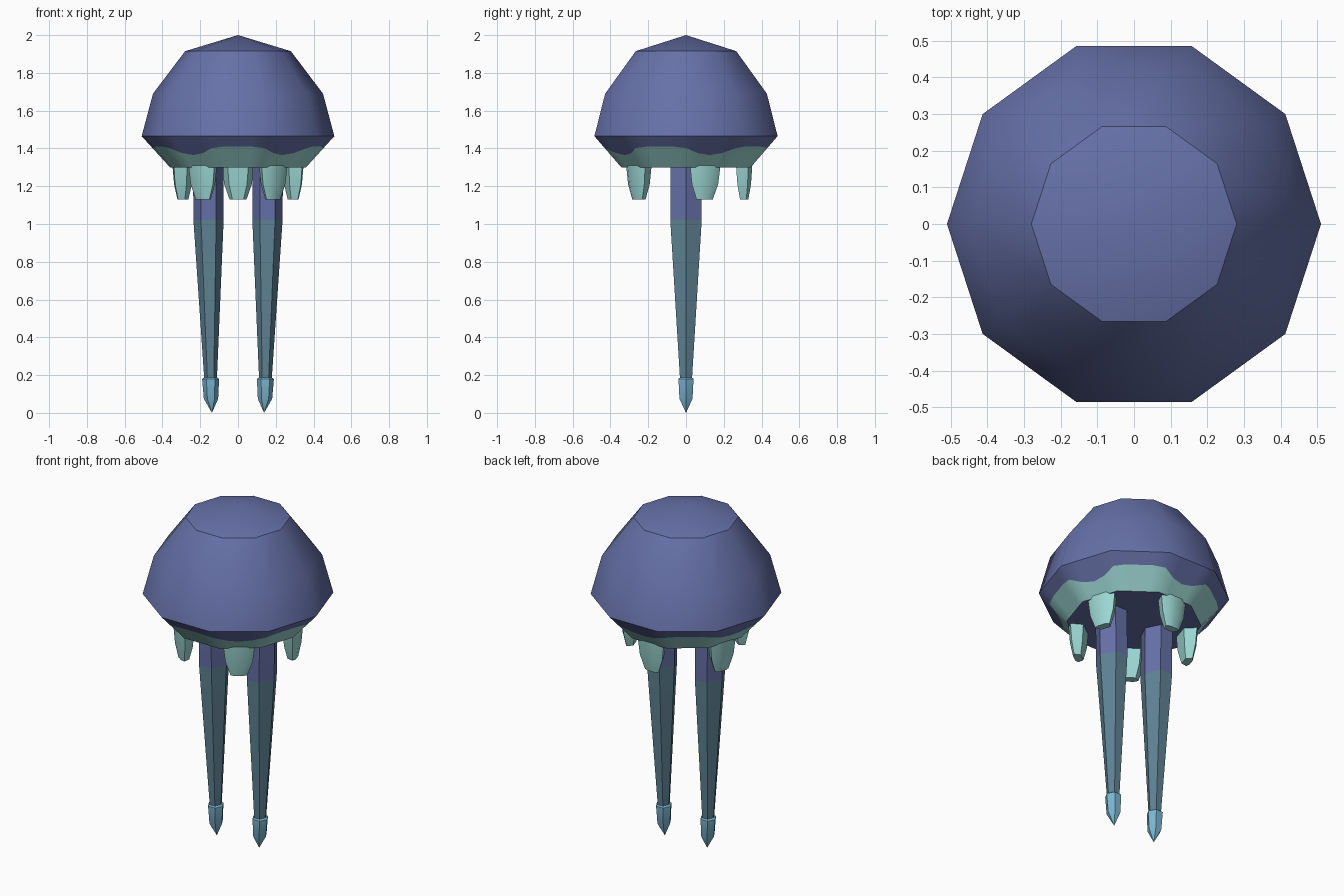
import bpy, bmesh, math

if "Cube" in bpy.data.objects:
    bpy.data.objects.remove(bpy.data.objects["Cube"])


def srgb(r, g, b):
    lin = lambda c: ((c / 255 + 0.055) / 1.055) ** 2.4
    return (lin(r), lin(g), lin(b), 1)


def material(name, rgb):
    m = bpy.data.materials.new(name)
    m.diffuse_color = srgb(*rgb)
    m.use_nodes = True
    m.node_tree.nodes["Principled BSDF"].inputs["Base Color"].default_value = m.diffuse_color
    return m


PURPLE = material("violet_blue", (102, 113, 168))
TEAL = material("pale_teal", (156, 215, 211))
SLATE = material("slate_blue", (95, 131, 148))
TIP = material("light_blue", (124, 182, 210))


def loft(name, rings, mats, mat_of=lambda row: 0, angle=30, cap_mat=0):
    """Skin a list of equal rings; a one-point ring closes to an apex."""
    bm = bmesh.new()
    rows = [[bm.verts.new(p) for p in ring] for ring in rings]
    for k, (a, b) in enumerate(zip(rows, rows[1:])):
        n = max(len(a), len(b))
        for i in range(n):
            j = (i + 1) % n
            if len(b) == 1:
                f = bm.faces.new((a[i], a[j], b[0]))
            elif len(a) == 1:
                f = bm.faces.new((a[0], b[j], b[i]))
            else:
                f = bm.faces.new((a[i], a[j], b[j], b[i]))
            f.material_index = mat_of(k)
    for end in (rows[0], rows[-1]):
        if len(end) > 2:
            bm.faces.new(end).material_index = cap_mat
    bmesh.ops.recalc_face_normals(bm, faces=bm.faces)
    me = bpy.data.meshes.new(name)
    bm.to_mesh(me)
    bm.free()
    for m in mats:
        me.materials.append(m)
    ob = bpy.data.objects.new(name, me)
    bpy.context.collection.objects.link(ob)
    bpy.ops.object.select_all(action='DESELECT')
    ob.select_set(True)
    bpy.context.view_layer.objects.active = ob
    if angle:
        bpy.ops.object.shade_smooth_by_angle(angle=math.radians(angle))
    return ob


def ring(n, rx, ry, z, cx=0):
    return [(cx + rx * math.cos(math.tau * i / n),
             ry * math.sin(math.tau * i / n), z) for i in range(n)]


# Ten-sided dome with a shallow pointed cap
dome = [ring(10, r, r, z) for r, z in ((0.51, 1.465), (0.45, 1.69), (0.28, 1.915))]
loft("bell_dome", dome + [[(0, 0, 2.0)]], [PURPLE], angle=35.5)


# Inward-sloping rim: violet edge dipping into the teal band above each lobe
def rim_point(i, z):
    corner, t = divmod(i, 4)
    a, b = math.radians(36 * corner), math.radians(36 * (corner + 1))
    t /= 4
    r = 0.36 + 0.15 * (z - 1.30) / 0.165
    return (r * (math.cos(a) * (1 - t) + math.cos(b) * t),
            r * (math.sin(a) * (1 - t) + math.sin(b) * t), z)


DIP = (1.365, 1.375, 1.402, 1.41, 1.41)


def border(i):
    d = (i - 2) % 8
    return DIP[min(d, 8 - d)]


rim = [[rim_point(i, 1.30) for i in range(40)],
       [rim_point(i, border(i)) for i in range(40)],
       [rim_point(i, 1.465) for i in range(40)]]
loft("bell_rim", rim, [PURPLE, TEAL], lambda k: 1 - k, angle=35.5)

# Five tapered lobes hanging under the rim
for k in range(5):
    rings = []
    for z, w, t in ((1.31, 0.085, 0.043), (1.21, 0.073, 0.036), (1.13, 0.045, 0.022)):
        shape = ((-w, -t * 0.5), (-w * 0.5, -t), (w * 0.5, -t), (w, -t * 0.5),
                 (w * 0.65, t), (-w * 0.65, t))
        rings.append([(x, -0.308 + y, z) for x, y in shape])
    lobe = loft(f"lobe_{k + 1}", rings, [TEAL])
    lobe.rotation_euler.z = math.radians(108 + 72 * k)

# Two long six-sided tentacles with arrow-shaped tips
for side, label in ((-1, "left"), (1, "right")):
    rings = [ring(6, rx, ry, z, side * cx) for rx, ry, z, cx in
             ((0.08, 0.096, 1.301, 0.158), (0.08, 0.096, 1.02, 0.156),
              (0.033, 0.036, 0.17, 0.145))]
    loft(f"{label}_tentacle", rings, [PURPLE, SLATE], lambda k: k)
    tip = [ring(6, rx, ry, z, side * cx) for rx, ry, z, cx in
           ((0.03, 0.032, 0.19, 0.145), (0.045, 0.046, 0.18, 0.145),
            (0.038, 0.04, 0.075, 0.143))]
    loft(f"{label}_tentacle_tip", tip + [[(side * 0.138, 0, 0.0)]], [TIP])
